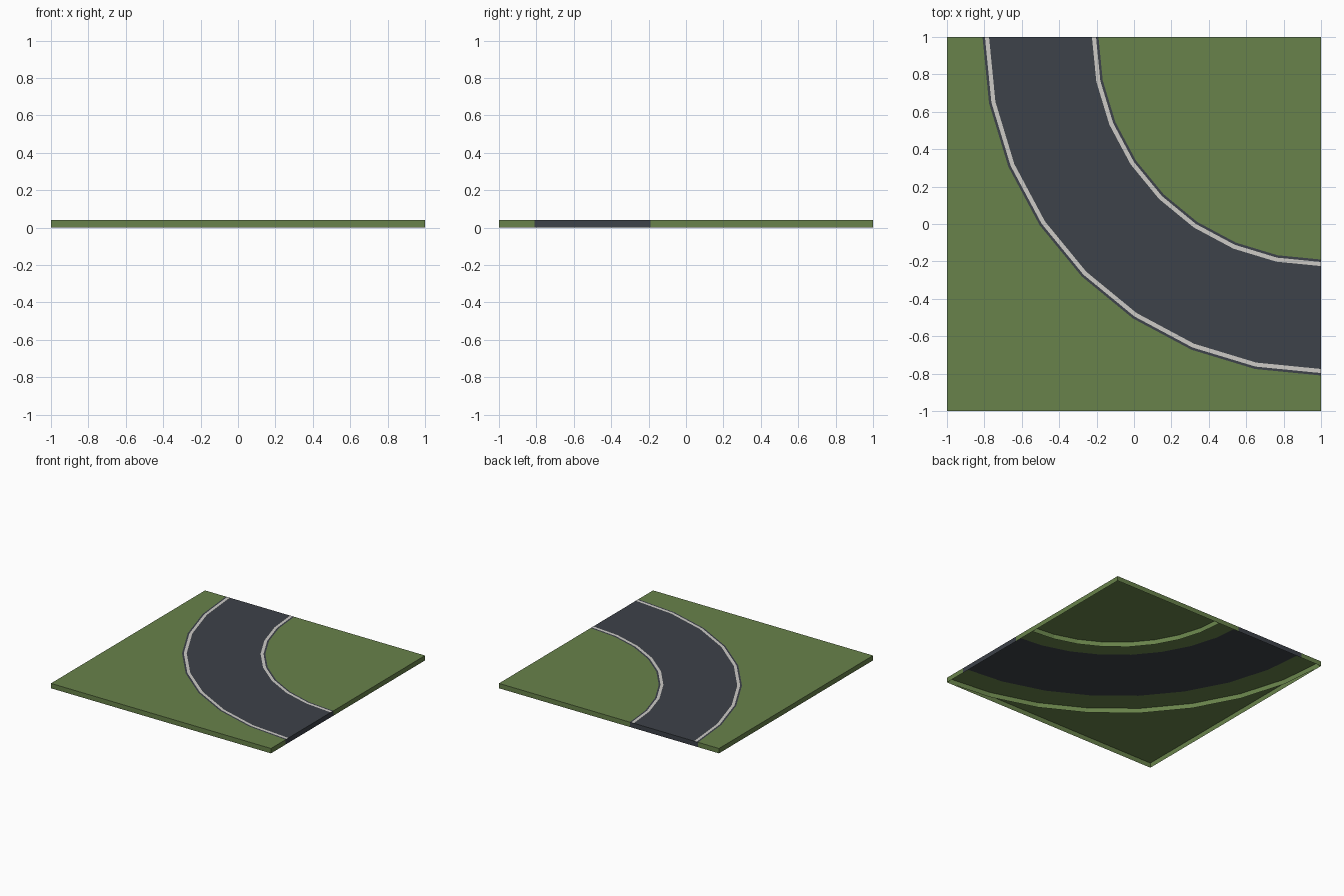
import bpy, bmesh, math
from mathutils import Vector

cube = bpy.data.objects.get("Cube")
if cube:
    bpy.data.objects.remove(cube)

HEIGHT = 0.04      # tile thickness
PAINT = 0.0008     # paint lies just above the asphalt
SEGMENTS = 8       # facets of the quarter turn
PIVOT = Vector((1, 1, 0))


def material(name, color):
    mat = bpy.data.materials.new(name)
    mat.use_nodes = True
    mat.diffuse_color = (*color, 1)
    mat.node_tree.nodes["Principled BSDF"].inputs["Base Color"].default_value = (*color, 1)
    return mat


def arc(bm, radius, z):
    """Quarter circle of vertices around the pivot corner, back edge to right edge."""
    verts = []
    for i in range(SEGMENTS + 1):
        a = math.pi + i * math.pi / 2 / SEGMENTS
        verts.append(bm.verts.new(PIVOT + Vector((radius * math.cos(a), radius * math.sin(a), z))))
    return verts


def band(bm, inner, outer):
    for i in range(SEGMENTS):
        bm.faces.new((inner[i], outer[i], outer[i + 1], inner[i + 1]))


def fan(bm, tip, rim):
    for a, b in zip(rim, rim[1:]):
        bm.faces.new((tip, a, b))


def add_wall(bm, a, b):
    """Skirt from a top edge down to the ground, facing away from the tile centre."""
    low = [bm.verts.new((v.co.x, v.co.y, 0)) for v in (b, a)]
    face = bm.faces.new((a, b, *low))
    face.normal_update()
    if face.normal.dot((a.co + b.co) / 2 * Vector((1, 1, 0)).x) < 0:
        face.normal_flip()


def add_border_walls(bm):
    for edge in list(bm.edges):
        a, b = edge.verts
        for axis in (0, 1):
            if all(abs(abs(v.co[axis]) - 1) < 1e-4 for v in (a, b)) and abs(a.co[axis] - b.co[axis]) < 1e-4:
                add_wall(bm, a, b)


def finish(bm, name, mat):
    for f in bm.faces:
        if abs(f.calc_center_median().z - HEIGHT) < 0.005:
            f.normal_update()
            if f.normal.z < 0:
                f.normal_flip()
    mesh = bpy.data.meshes.new(name)
    bm.to_mesh(mesh)
    bm.free()
    mesh.materials.append(mat)
    bpy.context.collection.objects.link(bpy.data.objects.new(name, mesh))


grass_green = material("grass_green", (0.138, 0.223, 0.069))
asphalt_grey = material("asphalt_grey", (0.047, 0.054, 0.067))
line_white = material("line_white", (0.61, 0.597, 0.565))

# Grass inside the bend: corner fan plus verge, open underneath
bm = bmesh.new()
rim, verge = arc(bm, 1.0, HEIGHT), arc(bm, 1.19, HEIGHT)
fan(bm, bm.verts.new((1, 1, HEIGHT)), rim)
band(bm, rim, verge)
add_border_walls(bm)
for a, b in zip(rim, rim[1:]):
    add_wall(bm, a, b)
finish(bm, "inner_grass", grass_green)

# Grass outside the bend
bm = bmesh.new()
verge, rim = arc(bm, 1.81, HEIGHT), arc(bm, 2.0, HEIGHT)
band(bm, verge, rim)
fan(bm, bm.verts.new((-1, -1, HEIGHT)), rim)
add_border_walls(bm)
for a, b in zip(rim, rim[1:]):
    add_wall(bm, a, b)
finish(bm, "outer_grass", grass_green)

# Curved road surface with closed ends
bm = bmesh.new()
band(bm, arc(bm, 1.19, HEIGHT), arc(bm, 1.81, HEIGHT))
add_border_walls(bm)
finish(bm, "road", asphalt_grey)

# Painted edge lines
for name, radius in (("inner_line", 1.203), ("outer_line", 1.775)):
    bm = bmesh.new()
    band(bm, arc(bm, radius, HEIGHT + PAINT), arc(bm, radius + 0.022, HEIGHT + PAINT))
    finish(bm, name, line_white)
